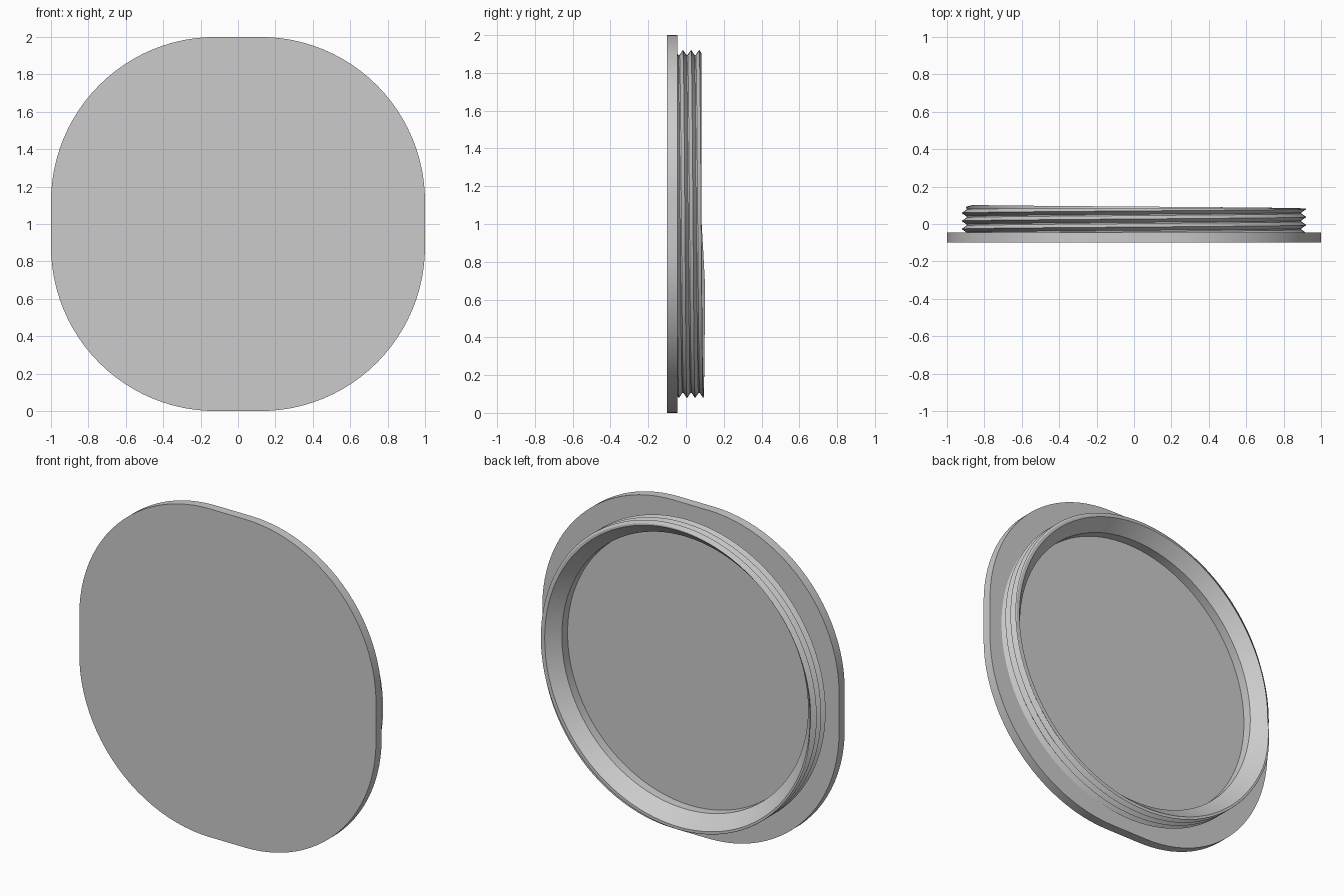
import bpy
import bmesh
from math import cos, sin, pi, radians

cube = bpy.data.objects.get("Cube")
if cube:
    bpy.data.objects.remove(cube)

grey = bpy.data.materials.new("plain_grey")
grey.use_nodes = True
colour = (0.6, 0.6, 0.6, 1)
grey.diffuse_color = colour
grey.node_tree.nodes["Principled BSDF"].inputs["Base Color"].default_value = colour

BASE, PITCH = -0.05, 0.043
ROOT, CREST = 0.895, 0.922
REAR, STEP_Y, BORE = 0.083, 0.01, 0.83


def finish(name, bm):
    bmesh.ops.remove_doubles(bm, verts=bm.verts, dist=0.0002)
    bmesh.ops.recalc_face_normals(bm, faces=bm.faces)
    mesh = bpy.data.meshes.new(name)
    bm.to_mesh(mesh)
    bm.free()
    obj = bpy.data.objects.new(name, mesh)
    bpy.context.collection.objects.link(obj)
    mesh.materials.append(grey)
    bpy.ops.object.select_all(action="DESELECT")
    obj.select_set(True)
    bpy.context.view_layer.objects.active = obj
    bpy.ops.object.shade_smooth_by_angle(angle=radians(30))
    return obj


# Rounded square cover plate
def cover_plate(flat=0.12, segments=24):
    bm = bmesh.new()
    outline = []
    for corner in range(4):
        mid = radians(45 + 90 * corner)
        cx = flat * (1 if cos(mid) > 0 else -1)
        cz = flat * (1 if sin(mid) > 0 else -1)
        for i in range(segments + 1):
            a = pi / 2 * (corner + i / segments)
            outline.append(bm.verts.new((cx + (1 - flat) * cos(a), -0.1,
                                         1 + cz + (1 - flat) * sin(a))))
    face = bm.faces.new(outline)
    rear = bmesh.ops.extrude_face_region(bm, geom=[face])
    moved = [v for v in rear["geom"] if isinstance(v, bmesh.types.BMVert)]
    bmesh.ops.translate(bm, verts=moved, vec=(0, 0.055, 0))
    return finish("cover_plate", bm)


# Thread height at a distance from the crest line
def thread_radius(y, crest):
    phase = abs(((y - crest) / PITCH + 0.5) % 1 - 0.5) * 2
    return CREST + (ROOT - CREST) * min(1, phase / 0.85)


def bore_radius(y):
    return BORE + 0.075 * max(0, y - STEP_Y) / 0.085


# Collar with a helical outer thread and a flared bore
def threaded_collar(segments=160):
    bm = bmesh.new()
    rings = []
    for s in range(segments):
        turn = s / segments
        crest = 0.059 + PITCH * turn
        # The last turn rises as a thin blade, then runs out
        rear = max(REAR, crest + 0.002)
        rear = REAR + (rear - REAR) * min(1, (1 - turn) / 0.06)
        profile = []
        for k in range(-4, 3):
            for offset in (-0.425, 0, 0.425):
                y = min(rear, max(BASE, crest + PITCH * (k + offset)))
                profile.append((thread_radius(y, crest), y))
        profile.append((thread_radius(rear, crest), rear))
        profile.append((min(bore_radius(rear), profile[-1][0] - 0.001), rear))
        profile += [(BORE, STEP_Y), (BORE, BASE)]
        a = 2 * pi * turn
        rings.append([bm.verts.new((-r * cos(a), y, 1 + r * sin(a)))
                      for r, y in profile])
    count = len(rings[0])
    for s in range(segments):
        # Thread rows move on by one pitch where the helix closes
        closing = s == segments - 1
        here, there = rings[s], rings[(s + 1) % segments]
        for j in range(count):
            n = (j + 1) % count
            a, b = j, n
            if closing and j < 21:
                a, b = min(j + 3, 21), min(n + 3, 21)
            quad = (here[j], here[n], there[b], there[a])
            if len(set(quad)) > 2:
                bm.faces.new(list(dict.fromkeys(quad)))
    return finish("threaded_collar", bm)


cover_plate()
threaded_collar()
